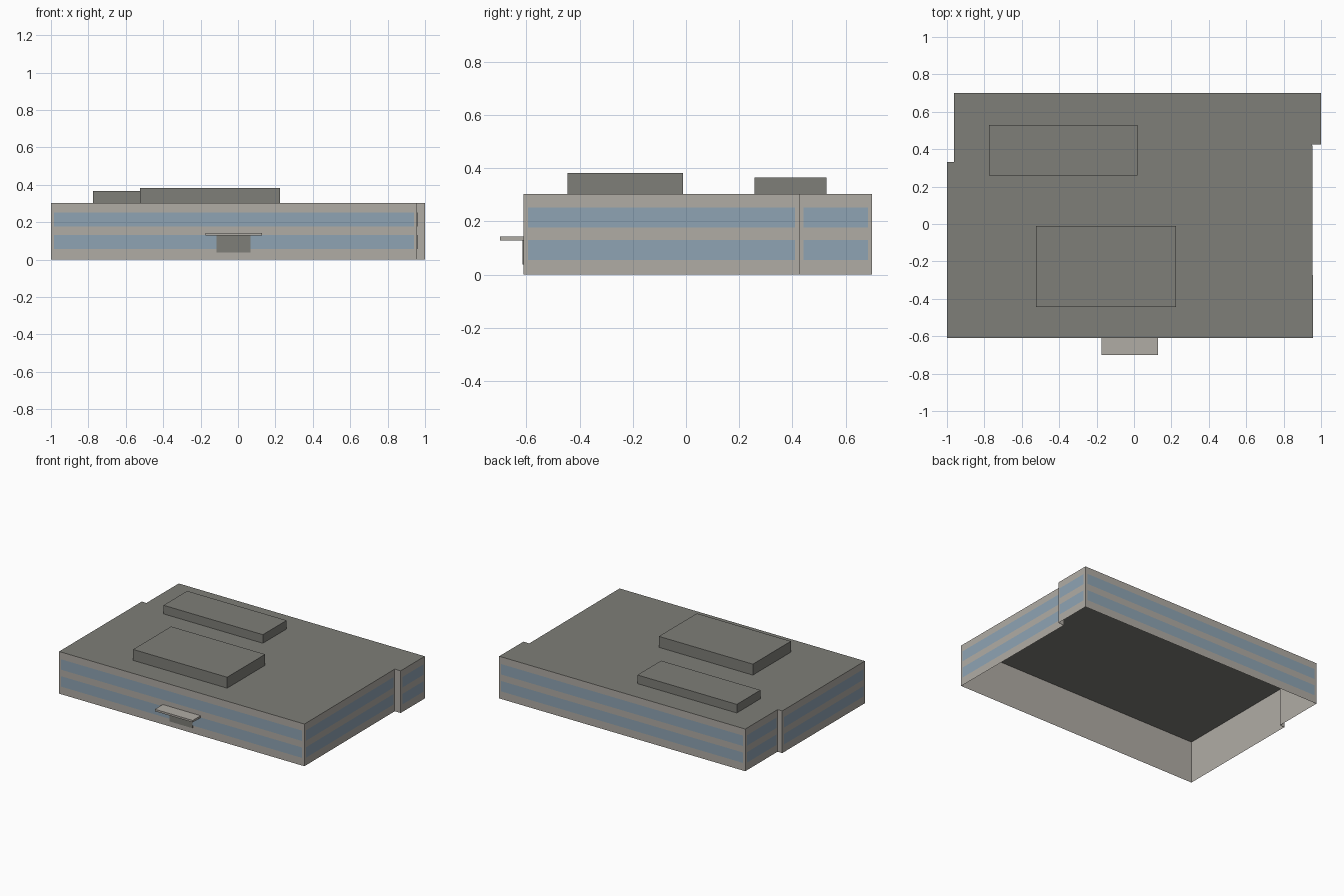
import bpy, bmesh
from mathutils import Vector

cube = bpy.data.objects.get("Cube")
if cube:
    bpy.data.objects.remove(cube, do_unlink=True)


def material(name, rgb):
    # sRGB 0-255 to linear
    lin = [((c / 255 + 0.055) / 1.055) ** 2.4 for c in rgb]
    m = bpy.data.materials.new(name)
    m.use_nodes = True
    m.diffuse_color = (*lin, 1)
    bsdf = m.node_tree.nodes["Principled BSDF"]
    bsdf.inputs["Base Color"].default_value = (*lin, 1)
    bsdf.inputs["Roughness"].default_value = 0.9
    return m


WALL = material("warm grey wall", (176, 172, 165))
ROOF = material("dark grey roof", (126, 126, 120))
GLASS = material("blue glass", (143, 164, 180))


def finish(name, bm, *mats):
    mesh = bpy.data.meshes.new(name)
    bm.to_mesh(mesh)
    bm.free()
    for m in mats:
        mesh.materials.append(m)
    obj = bpy.data.objects.new(name, mesh)
    bpy.context.collection.objects.link(obj)
    return obj


def box(name, lo, hi, mat, open_bottom=False):
    bm = bmesh.new()
    bmesh.ops.create_cube(bm, size=1)
    for v in bm.verts:
        v.co = [lo[i] if v.co[i] < 0 else hi[i] for i in range(3)]
    if open_bottom:
        base = [f for f in bm.faces if f.normal.z < -0.5]
        bmesh.ops.delete(bm, geom=base, context="FACES_ONLY")
    return finish(name, bm, mat)


HEIGHT = 0.304
# Footprint, anticlockwise, with a small step on each side
footprint = [(-1, -0.61), (0.957, -0.61), (0.953, 0.425), (1, 0.425),
             (1, 0.70), (-0.963, 0.70), (-0.963, 0.332), (-1, 0.332)]
edges = list(zip(footprint, footprint[1:] + footprint[:1]))

# Building shell: walls and flat roof, open underneath
bm = bmesh.new()
low = [bm.verts.new((x, y, 0)) for x, y in footprint]
high = [bm.verts.new((x, y, HEIGHT)) for x, y in footprint]
n = len(footprint)
for i in range(n):
    j = (i + 1) % n
    bm.faces.new((low[i], low[j], high[j], high[i]))
bm.faces.new(high).material_index = 1
finish("building_shell", bm, WALL, ROOF)

# Window bands: two storeys on every long wall
bm = bmesh.new()
for a, b in edges:
    a, b = Vector((*a, 0)), Vector((*b, 0))
    along = b - a
    if along.length < 0.1:
        continue
    along.normalize()
    out = along.cross(Vector((0, 0, 1))) * 0.002
    start, end = a + along * 0.016 + out, b - along * 0.016 + out
    for z0, z1 in ((0.056, 0.131), (0.178, 0.253)):
        corners = ((start, z0), (end, z0), (end, z1), (start, z1))
        bm.faces.new([bm.verts.new(p + Vector((0, 0, z))) for p, z in corners])
finish("window_bands", bm, GLASS)

# Rooftop plant rooms
box("front_plant_room", (-0.525, -0.445, HEIGHT), (0.225, -0.012, 0.383), ROOF, True)
box("back_plant_room", (-0.775, 0.258, HEIGHT), (0.018, 0.528, 0.366), ROOF, True)

# Entrance
box("entrance_door", (-0.114, -0.615, 0.038), (0.067, -0.611, 0.128), ROOF)
box("entrance_canopy", (-0.173, -0.70, 0.129), (0.129, -0.61, 0.143), WALL)
